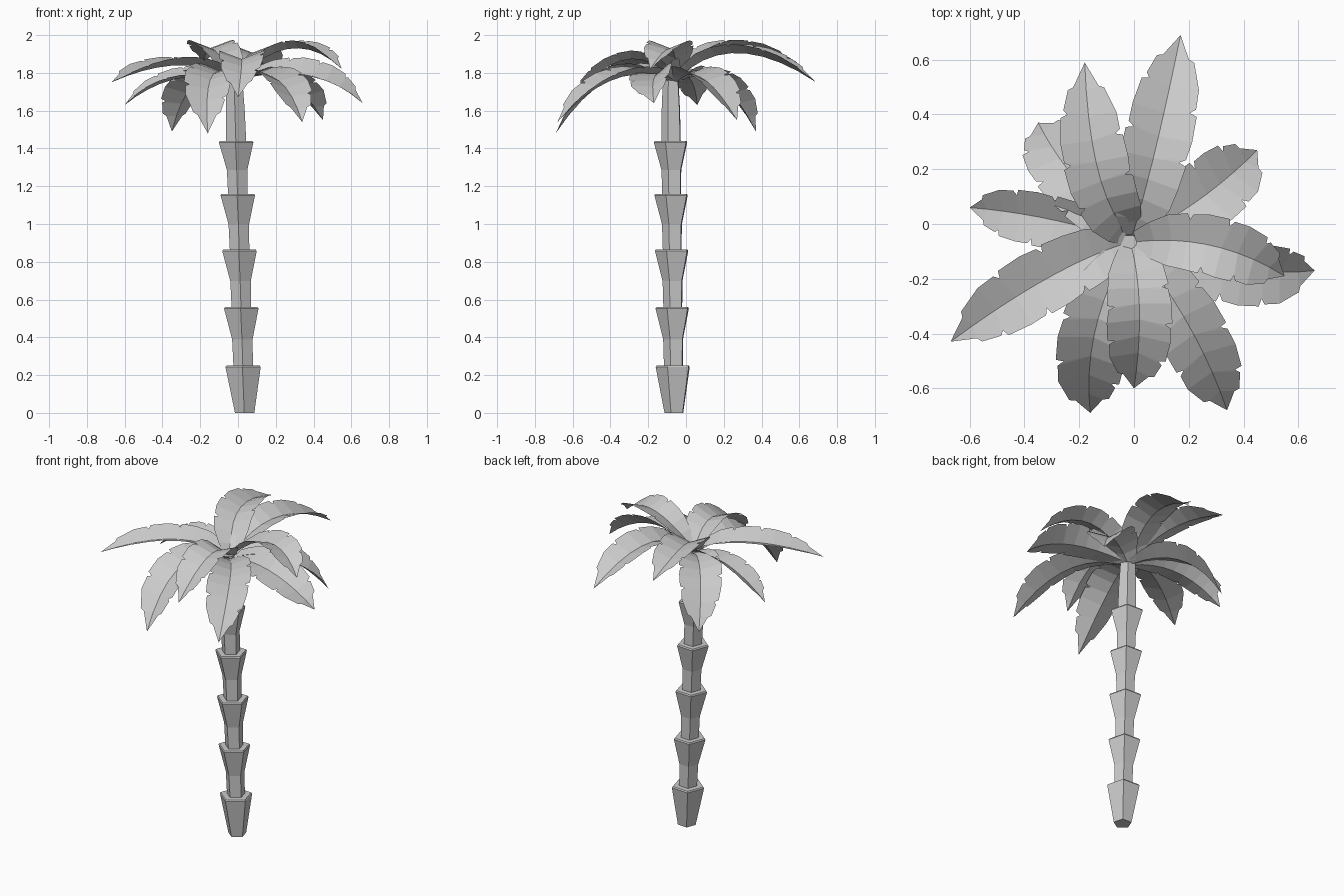
import bpy, math
from mathutils import Vector

if "Cube" in bpy.data.objects:
    bpy.data.objects.remove(bpy.data.objects["Cube"])


def make(name, verts, faces):
    me = bpy.data.meshes.new(name)
    me.from_pydata([tuple(v) for v in verts], [], faces)
    me.update()
    ob = bpy.data.objects.new(name, me)
    bpy.context.collection.objects.link(ob)
    return ob


# Trunk sections: five-sided flared cups stacked on one another
def trunk_section(name, rings, n=5):
    verts, faces = [], []
    for x, y, z, r in rings:
        for k in range(n):
            a = math.radians(-93) + k * math.tau / n
            verts.append((x + r * math.cos(a), y + r * math.sin(a), z))
    for i in range(len(rings) - 1):
        for k in range(n):
            j = (k + 1) % n
            faces.append((i*n + k, i*n + j, (i+1)*n + j, (i+1)*n + k))
    faces.append(tuple(reversed(range(n))))
    faces.append(tuple(range((len(rings)-1)*n, len(rings)*n)))
    return make(name, verts, faces)


def axis(z):
    return 0.036 - 0.031 * z, -0.060 - 0.010 * z


levels = [0, 0.25, 0.56, 0.865, 1.16, 1.44]
for i in range(5):
    z0, z1 = levels[i], levels[i + 1]
    if i:
        zs = [(z0 - 0.02, 0.054), (z0 + (z1 - z0) * 0.45, 0.057),
              (z1 - 0.008, 0.096), (z1, 0.091)]
    else:
        zs = [(0, 0.054), (z1 - 0.008, 0.098), (z1, 0.093)]
    trunk_section(f"trunk_section_{i+1}", [(*axis(z), z, r) for z, r in zs])
trunk_section("trunk_top", [(*axis(z), z, r) for z, r in
                            ((1.42, 0.056), (1.6, 0.053), (1.78, 0.044))])

# Leaf half-width along its length
PROFILE = [(0, .35), (.2, .82), (.4, .98), (.6, 1), (.76, .9), (.88, .6), (1, 0)]


def half_width(t):
    for (a, wa), (b, wb) in zip(PROFILE, PROFILE[1:]):
        if t <= b:
            return wa + (wb - wa) * (t - a) / (b - a)
    return 0


# Leaf: V-folded blade on an arched midrib with nicked edges
def leaf(name, base, mid, tip, width, roll=0, n=9):
    b, m, e = Vector(base), Vector(mid), Vector(tip)
    c = 2 * m - (b + e) / 2

    def frame(t):
        p = (1-t)**2 * b + 2*t*(1-t) * c + t*t * e
        tan = (2*(1-t) * (c-b) + 2*t * (e-c)).normalized()
        side = tan.cross(Vector((0, 0, 1))).normalized()
        return p, side, side.cross(tan)

    def edge(t, s, f=1.0):
        p, side, up = frame(min(t, 1))
        w = half_width(t) * width * f
        a = 0.36 + s * roll
        return p + side * (s * w * math.cos(a)) + up * (w * math.sin(a))

    verts = [frame(i / n)[0] for i in range(n + 1)]
    faces = []
    for s in (-1, 1):
        prev = len(verts)
        verts.append(edge(0, s))
        for i in range(n):
            t = (i + 1) / n
            if i == n - 1:
                f = (i, prev, i + 1)
            else:
                k = len(verts)
                verts.append(edge(t, s, 1.03))
                f = (i, prev, k, i + 1)
                prev = k
                # nick: small triangular cut after every other rib
                if i >= 2 and (i + (s > 0)) % 2 == 0 or i == n - 2:
                    verts += [edge(t + .012, s, .80), edge(t + .03, s, .98)]
                    f = (i, f[1], k, k + 1, i + 1)
                    faces.append(f if s < 0 else f[::-1])
                    if i < n - 2:
                        faces.append((i+1, k+1, k+2) if s < 0 else (k+2, k+1, i+1))
                        prev = k + 2
                    else:
                        prev = k + 1
                    continue
            faces.append(f if s < 0 else f[::-1])
    return make(name, verts, faces)


X, Y = -0.01, -0.06
leaves = [
    # base height, mid point, tip, half width, roll about the midrib
    (1.77, (.08, .28, 1.905), (.17, .69, 1.75), .13, 0),
    (1.75, (-.13, .19, 1.925), (-.18, .59, 1.855), .125, 0),
    (1.78, (.29, -.08, 1.93), (.55, -.19, 1.82), .115, 0),
    (1.77, (.02, -.32, 1.87), (0, -.60, 1.67), .125, 0),
    (1.77, (-.32, -.20, 1.84), (-.67, -.43, 1.75), .125, 0),
    (1.75, (.24, .09, 1.77), (.45, .27, 1.55), .135, 0),
    (1.76, (.36, -.16, 1.79), (.66, -.17, 1.64), .13, -.35),
    (1.75, (.20, -.37, 1.77), (.34, -.68, 1.54), .13, 0),
    (1.75, (-.14, -.38, 1.78), (-.16, -.69, 1.48), .135, 0),
    (1.75, (-.32, .02, 1.77), (-.60, .06, 1.63), .105, .25),
    (1.75, (-.22, .17, 1.75), (-.35, .37, 1.49), .13, 0),
]
for i, (z, mid, tip, w, roll) in enumerate(leaves):
    d = (Vector(tip) - Vector((X, Y, tip[2]))).normalized() * 0.02
    leaf(f"leaf_{i+1}", (X + d.x, Y + d.y, z), mid, tip, w, roll)
